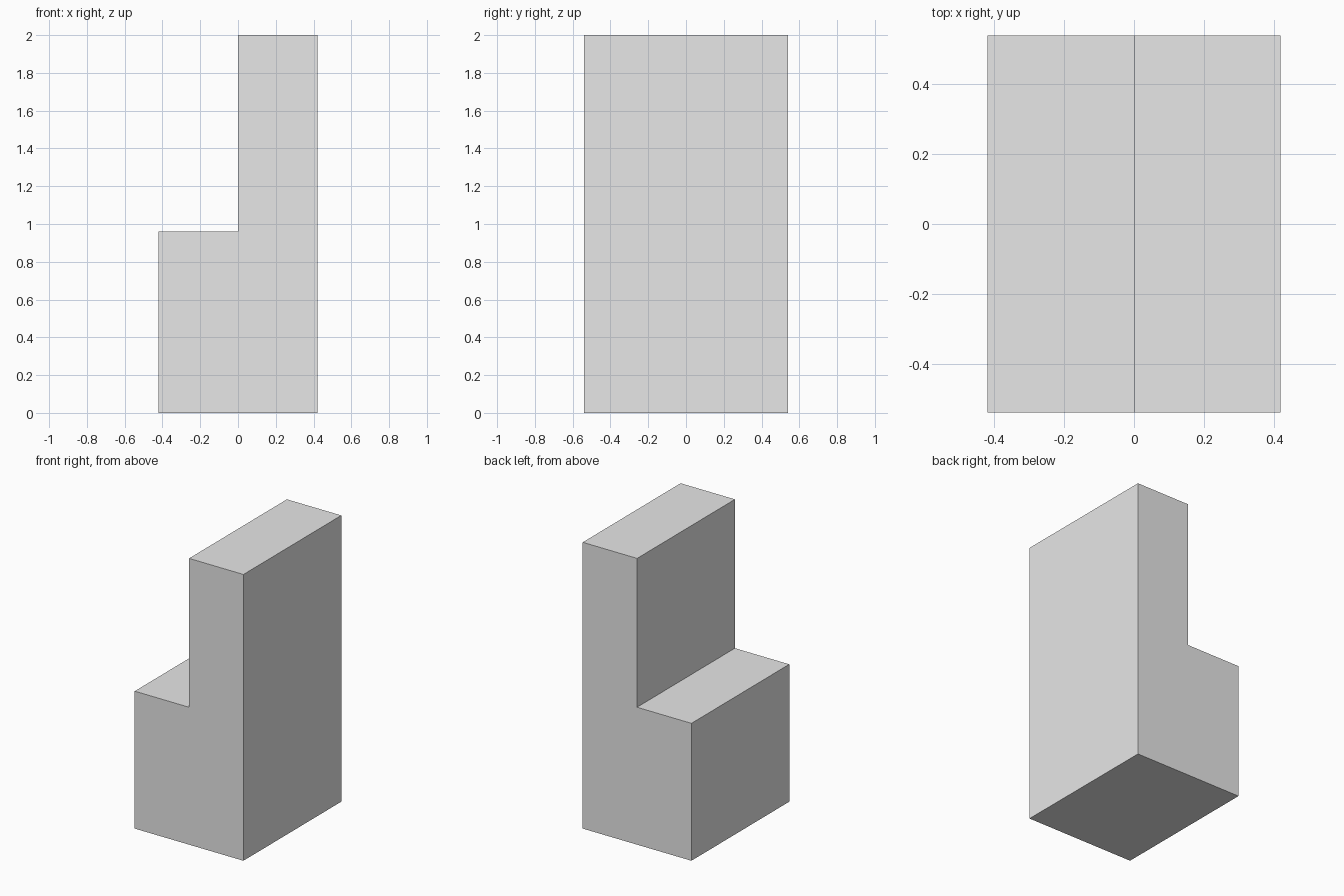
import bpy
import bmesh

cube = bpy.data.objects.get("Cube")
if cube:
    bpy.data.objects.remove(cube, do_unlink=True)

# Plain grey material
grey = bpy.data.materials.new("light grey")
grey.use_nodes = True
colour = (0.8, 0.8, 0.8, 1)
grey.diffuse_color = colour
grey.node_tree.nodes["Principled BSDF"].inputs["Base Color"].default_value = colour

# Overall size and step height
half_width, half_depth, height, step = 0.42, 0.54, 2.0, 0.96

# L-shaped front profile, tall on the left side
profile = [(-half_width, 0), (half_width, 0), (half_width, height),
           (0, height), (0, step), (-half_width, step)]

# Extrude the profile from front to back
bm = bmesh.new()
front = bm.faces.new([bm.verts.new((x, -half_depth, z)) for x, z in profile])
extruded = bmesh.ops.extrude_face_region(bm, geom=[front], use_keep_orig=True)
back_verts = [v for v in extruded["geom"] if isinstance(v, bmesh.types.BMVert)]
bmesh.ops.translate(bm, verts=back_verts, vec=(0, 2 * half_depth, 0))
bmesh.ops.recalc_face_normals(bm, faces=bm.faces)

mesh = bpy.data.meshes.new("stepped_block")
bm.to_mesh(mesh)
bm.free()
mesh.materials.append(grey)
block = bpy.data.objects.new("stepped_block", mesh)
bpy.context.collection.objects.link(block)
